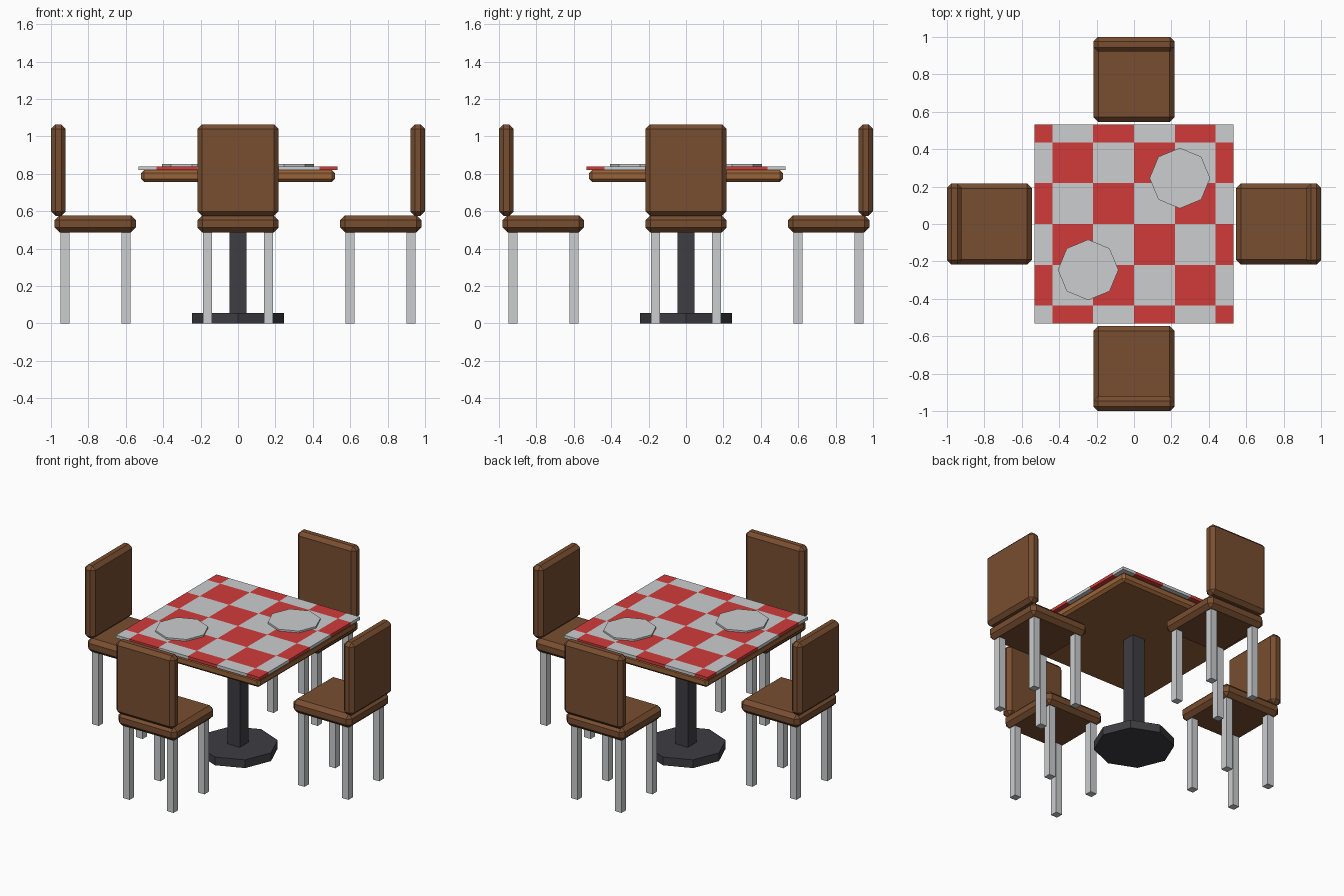
import bpy, bmesh
from math import pi
from mathutils import Matrix, Vector

cube = bpy.data.objects.get("Cube")
if cube:
    bpy.data.objects.remove(cube, do_unlink=True)


def material(name, r, g, b):
    m = bpy.data.materials.new(name)
    m.use_nodes = True
    m.diffuse_color = (r, g, b, 1)
    m.node_tree.nodes["Principled BSDF"].inputs["Base Color"].default_value = (r, g, b, 1)
    return m


chair_brown = material("chair brown", 0.19, 0.077, 0.030)
table_wood = material("table wood", 0.32, 0.125, 0.038)
pale_grey = material("pale grey", 0.60, 0.61, 0.62)
cloth_red = material("cloth red", 0.64, 0.043, 0.043)
iron = material("dark iron", 0.048, 0.047, 0.056)


def finish(name, bm, *mats):
    mesh = bpy.data.meshes.new(name)
    bm.to_mesh(mesh)
    bm.free()
    for m in mats:
        mesh.materials.append(m)
    obj = bpy.data.objects.new(name, mesh)
    bpy.context.collection.objects.link(obj)
    return obj


def box(name, low, high, mat, bevel=0, turn=0):
    """Box between two corners, optionally chamfered, turned about the z axis."""
    low, high = Vector(low), Vector(high)
    bm = bmesh.new()
    bmesh.ops.create_cube(bm, size=1, matrix=Matrix.Translation((low + high) / 2)
                          @ Matrix.Diagonal((*(high - low), 1)))
    if bevel:
        bmesh.ops.bevel(bm, geom=bm.edges[:], offset=bevel, segments=1,
                        profile=0.5, affect='EDGES')
    bm.transform(Matrix.Rotation(turn, 4, 'Z'))
    return finish(name, bm, mat)


def octagon(name, x, y, z0, z1, radius, mat):
    bm = bmesh.new()
    bmesh.ops.create_cone(bm, cap_ends=True, segments=8, radius1=radius, radius2=radius,
                          depth=z1 - z0, matrix=Matrix.Translation((x, y, (z0 + z1) / 2)))
    return finish(name, bm, mat)


# Pedestal table
octagon("table_base", 0, 0, 0, 0.055, 0.245, iron)
box("table_column", (-0.045, -0.045, 0.05), (0.045, 0.045, 0.765), iron)
box("table_top", (-0.518, -0.518, 0.757), (0.518, 0.518, 0.82), table_wood, 0.016)

# Checked tablecloth: a thin slab sliced into cells, coloured alternately
HALF, CELL = 0.532, 0.218
bm = bmesh.new()
bmesh.ops.create_cube(bm, size=1, matrix=Matrix.Translation((0, 0, 0.83))
                      @ Matrix.Diagonal((2 * HALF, 2 * HALF, 0.02, 1)))
for axis in ((1, 0, 0), (0, 1, 0)):
    for i in range(-2, 3):
        bmesh.ops.bisect_plane(bm, geom=bm.verts[:] + bm.edges[:] + bm.faces[:],
                               plane_co=Vector(axis) * i * CELL, plane_no=axis)
for f in bm.faces:
    c = f.calc_center_median()
    col, row = (int((v + 3 * CELL) // CELL) for v in (c.x, c.y))
    f.material_index = (col + row) % 2
finish("tablecloth", bm, pale_grey, cloth_red)

# Plates
for side, s in (("left", 1), ("right", -1)):
    octagon(side + "_plate", 0.245 * s, 0.245 * s, 0.84, 0.852, 0.162, pale_grey)

# Four chairs, one on each side of the table
SEAT_Y, LEG, T = -0.763, 0.163, 0.024
for i, side in enumerate(("front", "left", "back", "right")):
    turn = i * pi / 2
    box(side + "_chair_seat", (-0.217, -0.98, 0.487), (0.217, -0.546, 0.578),
        chair_brown, 0.026, turn)
    box(side + "_chair_back", (-0.217, -1.0, 0.575), (0.217, -0.921, 1.064),
        chair_brown, 0.024, turn)
    for sx in (-1, 1):
        for sy in (-1, 1):
            x, y = sx * LEG, SEAT_Y + sy * LEG
            box(side + "_chair_leg", (x - T, y - T, 0), (x + T, y + T, 0.49),
                pale_grey, 0, turn)
